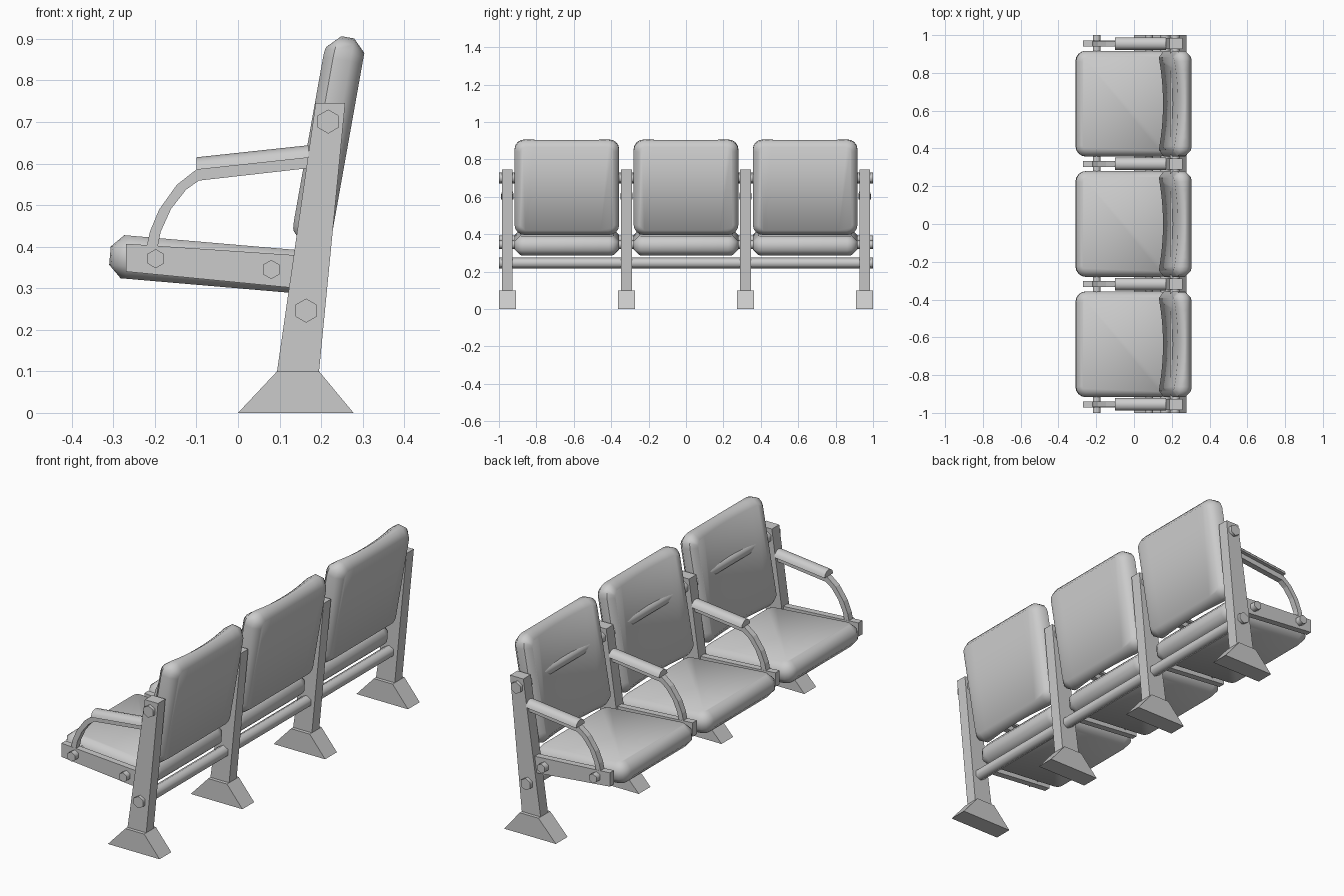
import bpy, bmesh, math
from mathutils import Matrix, Vector

cube = bpy.data.objects.get("Cube")
if cube:
    bpy.data.objects.remove(cube, do_unlink=True)

grey = bpy.data.materials.new("plain grey")
grey.use_nodes = True
colour = (0.6, 0.6, 0.6, 1)
grey.diffuse_color = colour
grey.node_tree.nodes["Principled BSDF"].inputs["Base Color"].default_value = colour


def finish(bm, name, smooth=None):
    """Turn a bmesh into a named grey object, optionally smooth shaded."""
    bmesh.ops.recalc_face_normals(bm, faces=bm.faces[:])
    mesh = bpy.data.meshes.new(name)
    bm.to_mesh(mesh)
    bm.free()
    mesh.materials.append(grey)
    ob = bpy.data.objects.new(name, mesh)
    bpy.context.collection.objects.link(ob)
    if smooth:
        bpy.ops.object.select_all(action='DESELECT')
        ob.select_set(True)
        bpy.context.view_layer.objects.active = ob
        bpy.ops.object.shade_smooth_by_angle(angle=math.radians(smooth))
    return ob


def prism(name, points, sweep, smooth=None):
    """Sweep a closed 3D outline along a vector."""
    bm = bmesh.new()
    face = bm.faces.new([bm.verts.new(p) for p in points])
    moved = bmesh.ops.extrude_face_region(bm, geom=[face])["geom"]
    verts = [g for g in moved if isinstance(g, bmesh.types.BMVert)]
    bmesh.ops.translate(bm, verts=verts, vec=sweep)
    # the starting face is kept as the near cap
    if not face.is_valid or face not in bm.faces[:]:
        bmesh.ops.holes_fill(bm, edges=bm.edges[:], sides=0)
    return finish(bm, name, smooth)


def plate(name, outline, y, thickness):
    """Flat plate from an x-z outline, centred on y."""
    pts = [(x, y - thickness / 2, z) for x, z in outline]
    return prism(name, pts, (0, thickness, 0))


def cushion(name, centre, length, width, thick, tilt, dish=0.0):
    """Rounded pad: local x is its length, local z its padded face."""
    bm = bmesh.new()
    bmesh.ops.create_cube(bm, size=1)
    bmesh.ops.scale(bm, verts=bm.verts[:], vec=(length, width, thick))
    corners = [e for e in bm.edges
               if abs(e.verts[0].co.z - e.verts[1].co.z) > thick / 2]
    bmesh.ops.bevel(bm, geom=corners, offset=0.055, segments=4,
                    profile=0.5, affect='EDGES')
    rims = [e for e in bm.edges
            if abs(e.verts[0].co.z - e.verts[1].co.z) < thick / 2]
    bmesh.ops.bevel(bm, geom=rims, offset=0.03, segments=1,
                    profile=0.5, affect='EDGES')
    if dish:
        # cut into strips, then hollow the padded face
        for i in range(1, 10):
            y = (i / 10 - 0.5) * width * 0.8
            bmesh.ops.bisect_plane(
                bm, geom=bm.verts[:] + bm.edges[:] + bm.faces[:],
                plane_co=(0, y, 0), plane_no=(0, 1, 0))
        for v in bm.verts:
            if v.co.z > 0:
                v.co.z -= dish * (1 - (2 * v.co.y / width) ** 2)
    place = Matrix.Translation(centre) @ Matrix.Rotation(math.radians(tilt), 4, 'Y')
    bmesh.ops.transform(bm, matrix=place, verts=bm.verts[:])
    return finish(bm, name, 50)


def rod(name, x, z, radius):
    """Six-sided rod along the whole row, with a corner pointing up."""
    bm = bmesh.new()
    bmesh.ops.create_cone(bm, cap_ends=True, segments=6, radius1=radius,
                          radius2=radius, depth=2)
    turn = Matrix.Translation((x, 0, z)) @ Matrix.Rotation(math.pi / 2, 4, 'X')
    bmesh.ops.transform(bm, matrix=turn, verts=bm.verts[:])
    return finish(bm, name, 65)


# Side outlines (x, z)
FOOT = [(0, 0), (0.278, 0), (0.195, 0.1), (0.094, 0.1)]
LEG = [(0.094, 0.1), (0.195, 0.1), (0.258, 0.746), (0.187, 0.746)]
SEAT_BAR = [(-0.27, 0.34), (0.14, 0.3), (0.16, 0.378), (-0.27, 0.407)]
BRACKET = [(0.18, 0.616), (-0.101, 0.585), (-0.147, 0.549), (-0.19, 0.489),
           (-0.212, 0.436), (-0.222, 0.39), (-0.195, 0.39), (-0.186, 0.436),
           (-0.161, 0.491), (-0.125, 0.537), (-0.094, 0.559), (0.18, 0.59)]

# Stands with feet, seat bars and armrests
for n, y in enumerate((-0.955, -0.318, 0.318, 0.955), 1):
    plate(f"foot_{n}", FOOT, y, 0.09)
    plate(f"leg_{n}", LEG, y, 0.057)
    plate(f"seat_bar_{n}", SEAT_BAR, y, 0.032)
    plate(f"arm_bracket_{n}", BRACKET, y, 0.03)
    arch = [(-0.1, y + 0.033 * math.cos(a), 0.585 + 0.03 * math.sin(a))
            for a in (math.pi * i / 6 for i in range(7))]
    prism(f"arm_pad_{n}", arch, Vector((0.27, 0, 0.029)), 40)

# Cushions
for n, y in enumerate((-0.637, 0, 0.637), 1):
    cushion(f"seat_{n}", (-0.059, y, 0.357), 0.5, 0.56, 0.104, 4.9)
    cushion(f"backrest_{n}", (0.214, y, 0.652), 0.513, 0.56, 0.102, -79.9, 0.03)

# Rods joining the stands
rod("front_seat_rod", -0.198, 0.371, 0.023)
rod("rear_seat_rod", 0.08, 0.345, 0.023)
rod("lower_rod", 0.164, 0.246, 0.029)
rod("upper_rod", 0.217, 0.701, 0.029)

# Point a corner of every rod upward
for ob in bpy.data.objects:
    if ob.name.endswith("_rod"):
        top = max(ob.data.vertices, key=lambda v: v.co.z).co
        mid = sum((v.co for v in ob.data.vertices), Vector()) / len(ob.data.vertices)
        angle = math.atan2(top.x - mid.x, top.z - mid.z)
        ob.data.transform(Matrix.Translation(mid)
                          @ Matrix.Rotation(-angle, 4, 'Y')
                          @ Matrix.Translation(-mid))
